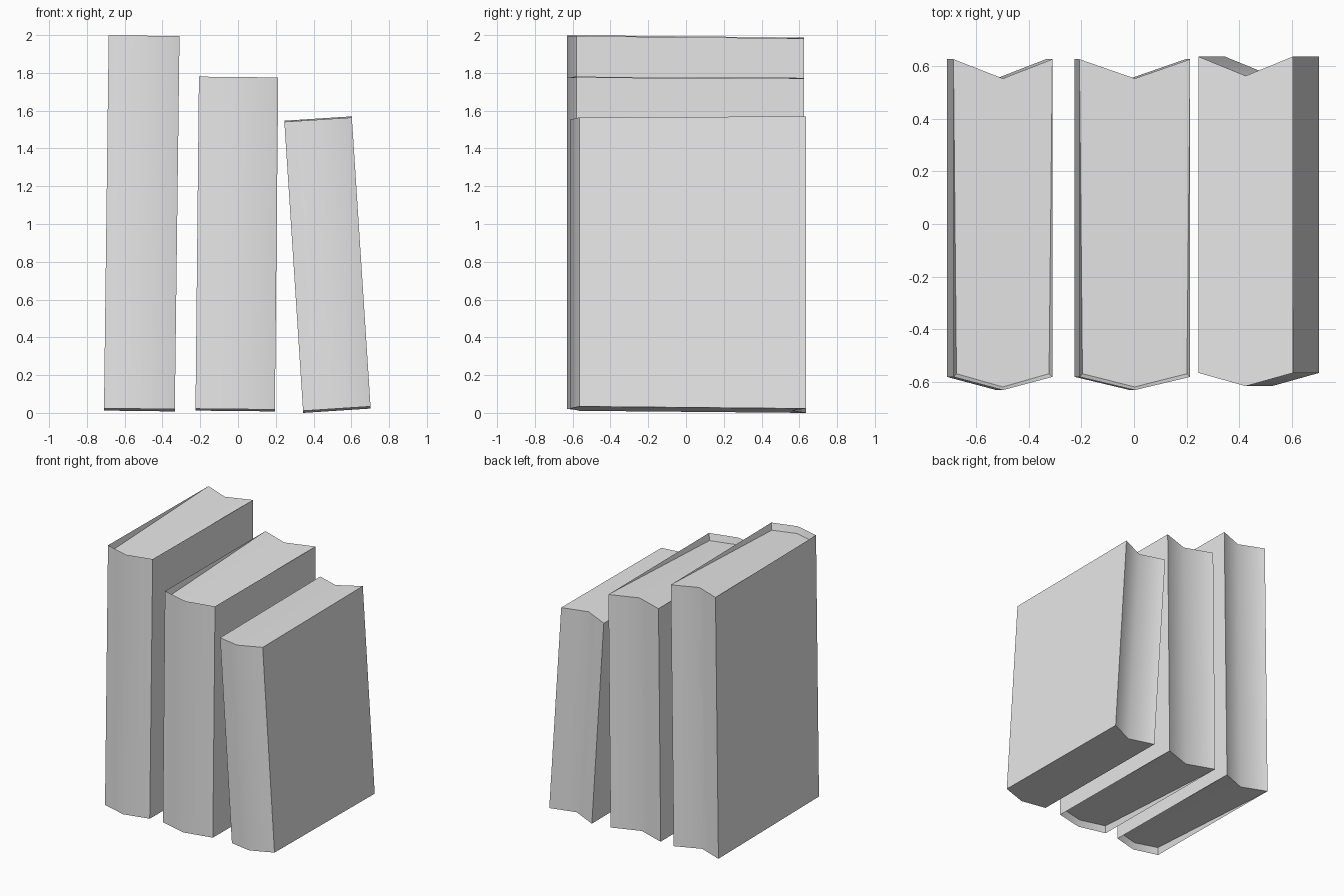
import bpy
import bmesh
from math import radians

if "Cube" in bpy.data.objects:
    bpy.data.objects.remove(bpy.data.objects["Cube"], do_unlink=True)

grey = bpy.data.materials.new("light_grey")
grey.use_nodes = True
grey.diffuse_color = (0.8, 0.8, 0.8, 1)
grey.node_tree.nodes["Principled BSDF"].inputs["Base Color"].default_value = (0.8, 0.8, 0.8, 1)


def book(name, width, height, place, lean, y_front, y_back, drops, recess):
    """Leaning book: bowed spine, notched fore edge, page ends sunk towards the spine."""
    half = width / 2
    spine = [(-half, y_front), (0, y_front - 0.05), (half, y_front)]
    fore_edge = [(-half, y_back), (0, y_back - 0.073), (half, y_back)]
    bm = bmesh.new()
    rings = []
    for z, drop, side in ((0, drops[0], 1), (height, drops[1], -1)):
        front = [bm.verts.new((x, y, z)) for x, y in spine]
        back = [bm.verts.new((x, y, z - drop)) for x, y in fore_edge]
        rings.append(front + back[::-1])
        # Sunken page ends, meeting the cover rim at the fore edge
        inner = front
        if recess:
            inset = 1 - 0.012 / half
            inner = [bm.verts.new((x * inset, y + 0.012, z + side * recess)) for x, y in spine]
            for i in (0, 1):
                bm.faces.new((front[i], front[i + 1], inner[i + 1], inner[i]))
            for i in (0, 2):
                bm.faces.new((front[i], inner[i], back[i]))
        for i in (0, 1):
            bm.faces.new((inner[i], inner[i + 1], back[i + 1], back[i]))
    # Spine, covers and fore edge
    low, high = rings
    for i in range(6):
        j = (i + 1) % 6
        bm.faces.new((low[i], low[j], high[j], high[i]))
    bmesh.ops.recalc_face_normals(bm, faces=bm.faces)
    mesh = bpy.data.meshes.new(name)
    bm.to_mesh(mesh)
    bm.free()
    mesh.materials.append(grey)
    obj = bpy.data.objects.new(name, mesh)
    obj.location = place
    obj.rotation_euler.y = radians(lean)
    bpy.context.collection.objects.link(obj)
    bpy.ops.object.select_all(action="DESELECT")
    obj.select_set(True)
    bpy.context.view_layer.objects.active = obj
    bpy.ops.object.shade_smooth_by_angle(angle=radians(45))


book("tall_book", 0.375, 1.975, (-0.522, 0, 0.022), 0.72, -0.58, 0.625, (0.012, 0.012), 0.05)
book("middle_book", 0.42, 1.758, (-0.015, 0, 0.02), 0.59, -0.58, 0.625, (0.01, 0.006), 0.05)
book("short_book", 0.358, 1.533, (0.523, 0, 0.0225), -3.7, -0.565, 0.635, (0.011, -0.006), 0)
